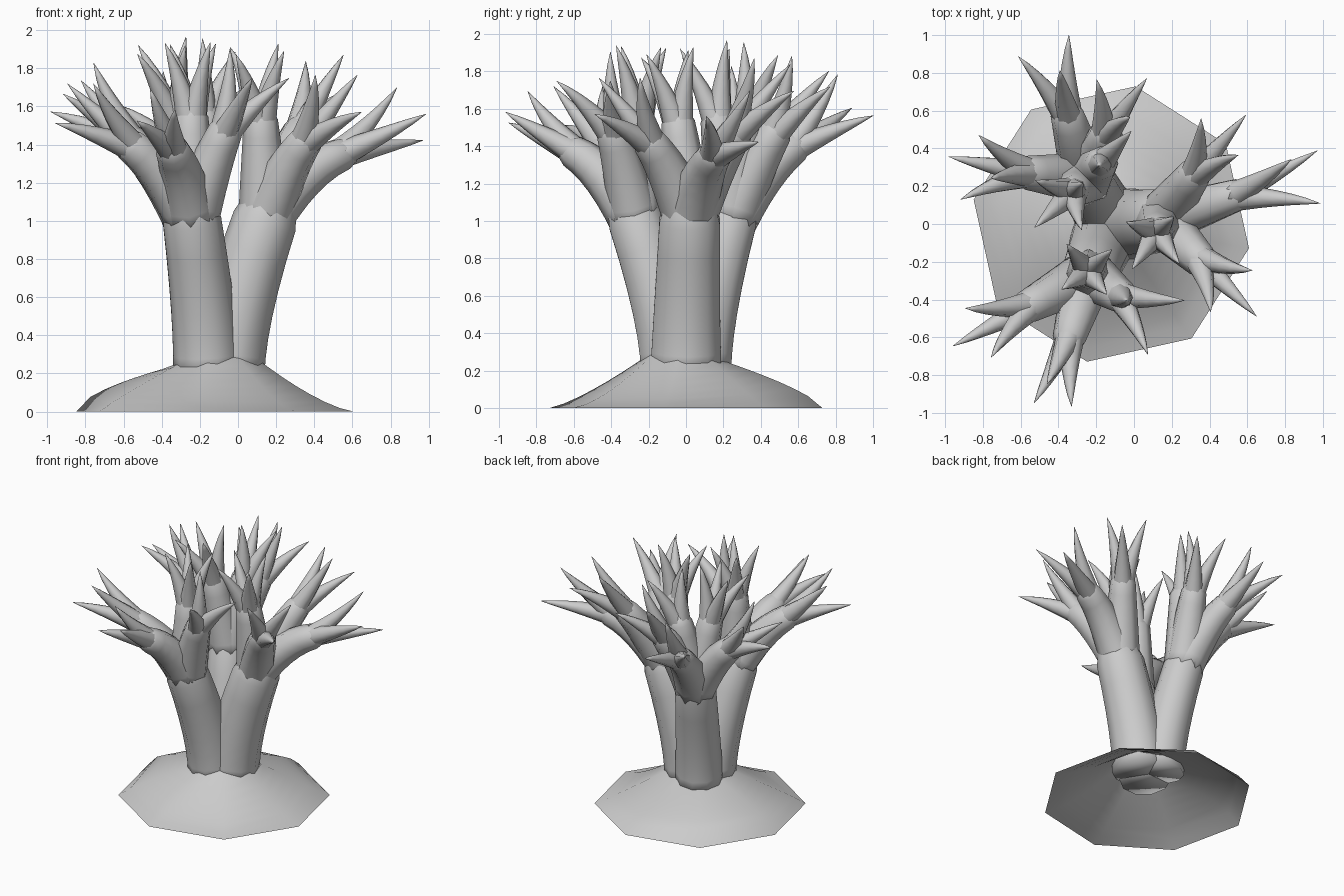
import bpy, bmesh, math
from mathutils import Vector

if "Cube" in bpy.data.objects:
    bpy.data.objects.remove(bpy.data.objects["Cube"])

grey_colour = (0.6, 0.6, 0.6, 1)
plain_grey = bpy.data.materials.new("plain_grey")
plain_grey.use_nodes = True
plain_grey.diffuse_color = grey_colour
shader = plain_grey.node_tree.nodes["Principled BSDF"]
shader.inputs["Base Color"].default_value = grey_colour


def finish(name, bm):
    mesh = bpy.data.meshes.new(name)
    bm.to_mesh(mesh)
    bm.free()
    mesh.materials.append(plain_grey)
    for polygon in mesh.polygons:
        polygon.use_smooth = True
    obj = bpy.data.objects.new(name, mesh)
    bpy.context.collection.objects.link(obj)


def bridge(bm, rings):
    for lower, upper in zip(rings, rings[1:]):
        for i in range(len(lower)):
            j = (i + 1) % len(lower)
            bm.faces.new((lower[i], lower[j], upper[j], upper[i]))


def tube(bm, points, radii, sides=8):
    """Sweep a round section along the points, capping both ends."""
    side = Vector((1, 0, 0))
    rings = []
    for k, (point, radius) in enumerate(zip(points, radii)):
        before = points[max(k - 1, 0)]
        after = points[min(k + 1, len(points) - 1)]
        along = (after - before).normalized()
        side = (side - along * side.dot(along)).normalized()
        other = along.cross(side)
        ring = []
        for i in range(sides):
            turn = math.tau * i / sides
            offset = side * math.cos(turn) + other * math.sin(turn)
            ring.append(bm.verts.new(point + offset * radius))
        rings.append(ring)
    bridge(bm, rings)
    bm.faces.new(rings[0][::-1])
    bm.faces.new(rings[-1])


def bend(start, control, end, steps=6):
    """Points along a simple curve pulled towards the control point."""
    points = []
    for i in range(steps + 1):
        t = i / steps
        points.append(start.lerp(control, t).lerp(control.lerp(end, t), t))
    return points


def taper(first, last, steps=6, power=1):
    return [last + (first - last) * (1 - i / steps) ** power for i in range(steps + 1)]


def build_trunk(name, foot, crown, radius):
    """A trunk that rises steeply, then leans outwards."""
    control = foot.lerp(crown, 0.1)
    control.z = foot.z + (crown.z - foot.z) * 0.35
    points = bend(foot, control, crown)
    rise = crown - control
    points += [crown + rise * 0.25, crown + rise * 0.4]
    bm = bmesh.new()
    tube(bm, points, taper(radius, radius * 0.85) + [radius * 0.65, radius * 0.3], sides=10)
    finish(name, bm)


def build_branch(name, crown, aim, count, twist, spread):
    """A bent limb that splits into a fan of stout pointed spikes around its aim."""
    fork = crown.lerp(aim, 0.52)
    fork.z += 0.06
    control = crown.lerp(aim, 0.25)
    control.z = crown.z + 0.28
    along = (fork - control).normalized()
    thick, thin = 0.14, 0.09
    bm = bmesh.new()
    tube(bm, bend(crown, control, fork) + [fork + along * 0.08],
         taper(thick, thin) + [thin * 0.5])

    heading = (aim - fork).normalized()
    across = heading.cross(Vector((0, 0, 1))).normalized()
    over = across.cross(heading)
    for i in range(count):
        turn = math.radians(twist) + math.tau * i / count
        tip = aim + (across * math.cos(turn) + over * math.sin(turn)) * spread
        pull = fork.lerp(tip, 0.4) + along * 0.04
        tube(bm, bend(fork - along * 0.06, pull, tip),
             taper(thin * 0.85, 0.001, power=0.85))
    finish(name, bm)


# Eight-sided flared mound, open underneath, with a fuller shoulder at the back right
bm = bmesh.new()
mound_rings = []
steps = 7
for k in range(steps + 1):
    t = k / steps
    radius = 0.74 - 0.54 * t
    ring = []
    for i in range(8):
        turn = math.radians(80) + math.tau * i / 8
        fullness = (1 + math.cos(turn - math.radians(135))) / 2
        height = (0.3 - 0.06 * fullness) * t ** (1.5 - fullness)
        ring.append(bm.verts.new((radius * math.cos(turn) - 0.12, radius * math.sin(turn), height)))
    mound_rings.append(ring)
bridge(bm, mound_rings)
finish("root_mound", bm)

# Each trunk: foot, crown, radius, then branches with aim, spike count, twist and spread
trunks = {
    "left": ((-0.06, 0, 0.2), (0.14, 0.02, 1), 0.2, {
        "outer": ((0.93, 0.28, 1.56), 3, 0, 0.18),
        "rear": ((0.5, 0.5, 1.8), 3, 40, 0.16),
        "forward": ((0.56, -0.4, 1.7), 3, 30, 0.18),
        "inner": ((0.1, -0.1, 1.9), 4, 20, 0.18),
    }),
    "front": ((-0.16, -0.07, 0.2), (-0.24, -0.27, 1), 0.18, {
        "outer": ((-0.87, -0.6, 1.65), 3, 30, 0.17),
        "forward": ((-0.44, -0.92, 1.6), 3, 70, 0.12),
        "side": ((0.1, -0.5, 1.8), 3, 90, 0.2),
        "inner": ((-0.25, -0.24, 1.93), 4, 70, 0.17),
    }),
    "back": ((-0.17, 0.08, 0.2), (-0.25, 0.24, 1), 0.17, {
        "rear": ((-0.45, 0.9, 1.65), 3, -40, 0.17),
        "side": ((-0.05, 0.7, 1.8), 3, 60, 0.16),
        "outer": ((-0.87, 0.3, 1.7), 4, 15, 0.18),
        "left": ((-0.4, 0.1, 1.92), 4, 0, 0.18),
        "inner": ((-0.1, 0.4, 1.92), 2, 90, 0.13),
    }),
}
for place, (foot, crown, radius, branches) in trunks.items():
    crown = Vector(crown)
    build_trunk(place + "_trunk", Vector(foot), crown, radius)
    for part, (aim, count, twist, spread) in branches.items():
        build_branch(f"{place}_trunk_{part}_branch", crown, Vector(aim), count, twist, spread)
